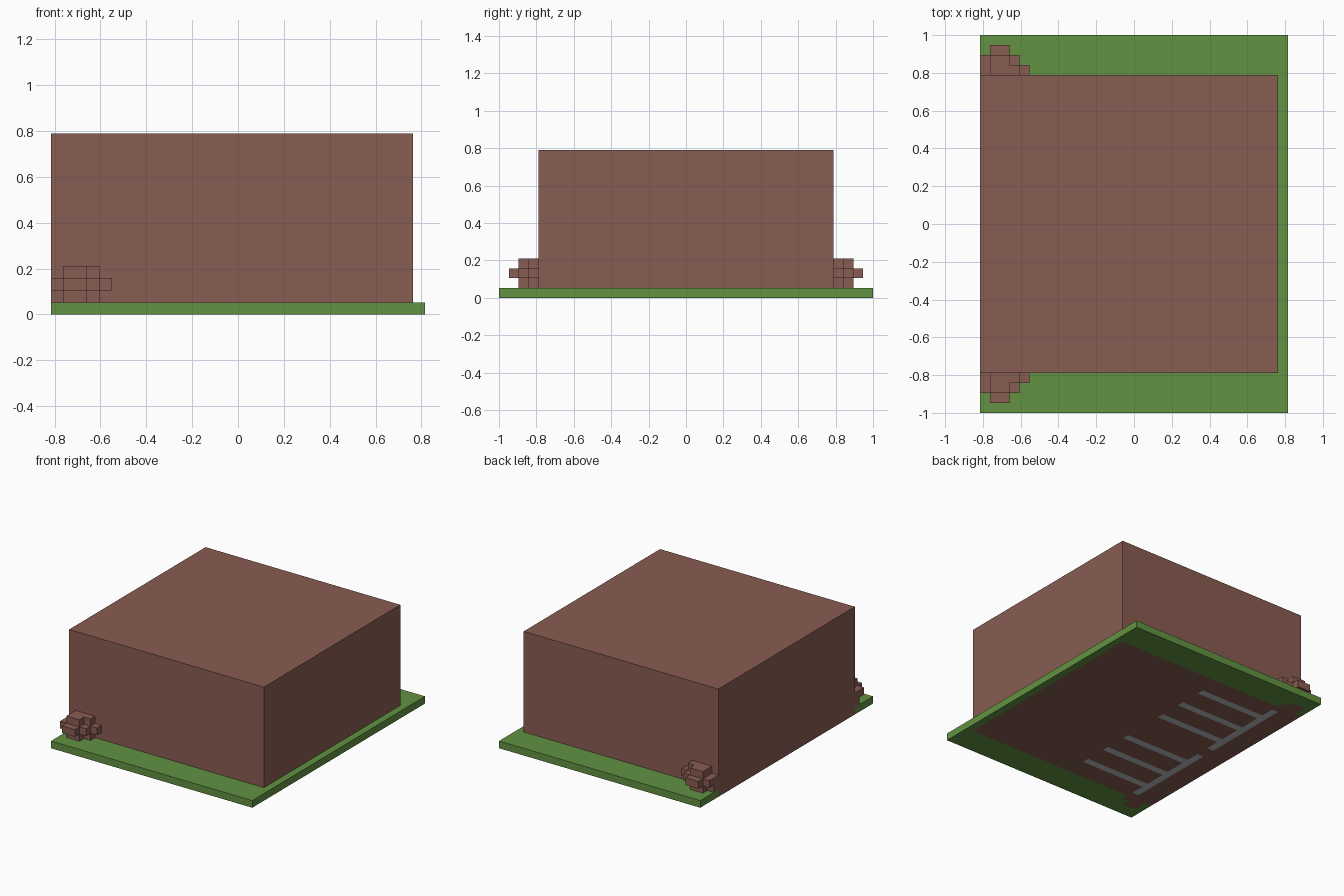
import bpy, bmesh
from mathutils import Vector

cube = bpy.data.objects.get("Cube")
if cube:
    bpy.data.objects.remove(cube, do_unlink=True)

U = 2 / 38                  # one block
NX, NY = 31, 38             # ground size in blocks
WALL, HEIGHT = 4, 15        # building margin and top


def material(name, rgb):
    def linear(c):
        c /= 255
        return c / 12.92 if c < 0.04 else ((c + 0.055) / 1.055) ** 2.4
    m = bpy.data.materials.new(name)
    m.use_nodes = True
    color = (*[linear(c) for c in rgb], 1)
    m.diffuse_color = color
    m.node_tree.nodes["Principled BSDF"].inputs["Base Color"].default_value = color
    return m


brown = material("brown", (137, 93, 82))
green = material("grass green", (98, 146, 66))
grey = material("light grey", (186, 191, 193))


def point(x, y, z):
    return Vector((x - NX / 2, y - NY / 2, z)) * U


def prism(bm, outline, z0, z1):
    """Extrude an outline, given in blocks, from z0 to z1."""
    face = bm.faces.new([bm.verts.new(point(x, y, z0)) for x, y in outline])
    ext = bmesh.ops.extrude_face_region(bm, geom=[face], use_keep_orig=True)
    verts = [v for v in ext["geom"] if isinstance(v, bmesh.types.BMVert)]
    bmesh.ops.translate(bm, verts=verts, vec=(0, 0, (z1 - z0) * U))


def finish(name, bm, *mats):
    bmesh.ops.recalc_face_normals(bm, faces=bm.faces)
    me = bpy.data.meshes.new(name)
    bm.to_mesh(me)
    bm.free()
    for m in mats:
        me.materials.append(m)
    ob = bpy.data.objects.new(name, me)
    bpy.context.collection.objects.link(ob)
    return ob


def steps(columns):
    """Stepped edge leaving the front wall, from (start, end, depth) columns."""
    pts = [(columns[0][0], WALL)]
    for a, b, depth in columns:
        pts += [(a, WALL - depth), (b, WALL - depth)]
    return pts + [(columns[-1][1], WALL)]


def mirrored(pts):
    return [(x, NY - y) for x, y in pts]


# Rock clump, one set of columns for each layer
rock_layers = [
    [(1, 3, 2), (3, 4, 1)],
    [(0, 1, 1), (1, 3, 2), (3, 4, 1)],
    [(0, 1, 2), (1, 3, 3), (3, 4, 2), (4, 5, 1)],
    [(1, 3, 2), (3, 4, 1)],
]
for name, flip in (("front_rocks", False), ("back_rocks", True)):
    bm = bmesh.new()
    for z, columns in enumerate(rock_layers):
        outline = steps(columns)
        prism(bm, mirrored(outline) if flip else outline, z, z + 1)
    finish(name, bm, brown)

# Grass slab, wrapped round the building and the rocks
half = [(NX, 0), (0, 0), (0, WALL)] + steps(rock_layers[0]) + [(NX - 1, WALL)]
bm = bmesh.new()
prism(bm, half + mirrored(half)[::-1], 0, 1)
finish("grass_slab", bm, green)

# Building block
bm = bmesh.new()
prism(bm, [(0, WALL), (NX - 1, WALL), (NX - 1, NY - WALL), (0, NY - WALL)], 0, HEIGHT)
bmesh.ops.recalc_face_normals(bm, faces=bm.faces)

# Comb-shaped inlays cut into the underside
BAR, TIP = 3, 14
TEETH = (7, 11, 15, 22, 26, 30)
SPANS = ((5, 18), (20, 33))


def underside():
    return [f for f in bm.faces if f.normal.z < -0.9]


def cut(co, normal):
    faces = underside()
    geom = set(faces)
    for f in faces:
        geom.update(f.edges)
        geom.update(f.verts)
    bmesh.ops.bisect_plane(bm, geom=list(geom), plane_co=co, plane_no=normal)
    bm.normal_update()


for x in (BAR, BAR + 1, TIP):
    cut(point(x, 0, 0), (1, 0, 0))
for y in sorted({t + d for t in TEETH for d in (0, 1)} | {e for s in SPANS for e in s}):
    cut(point(0, y, 0), (0, 1, 0))
for f in underside():
    c = f.calc_center_median() / U
    x, y = c.x + NX / 2, c.y + NY / 2
    bar = BAR < x < BAR + 1 and any(a < y < b for a, b in SPANS)
    tooth = BAR < x < TIP and any(t < y < t + 1 for t in TEETH)
    f.material_index = 1 if bar or tooth else 0
finish("building_block", bm, brown, grey)
